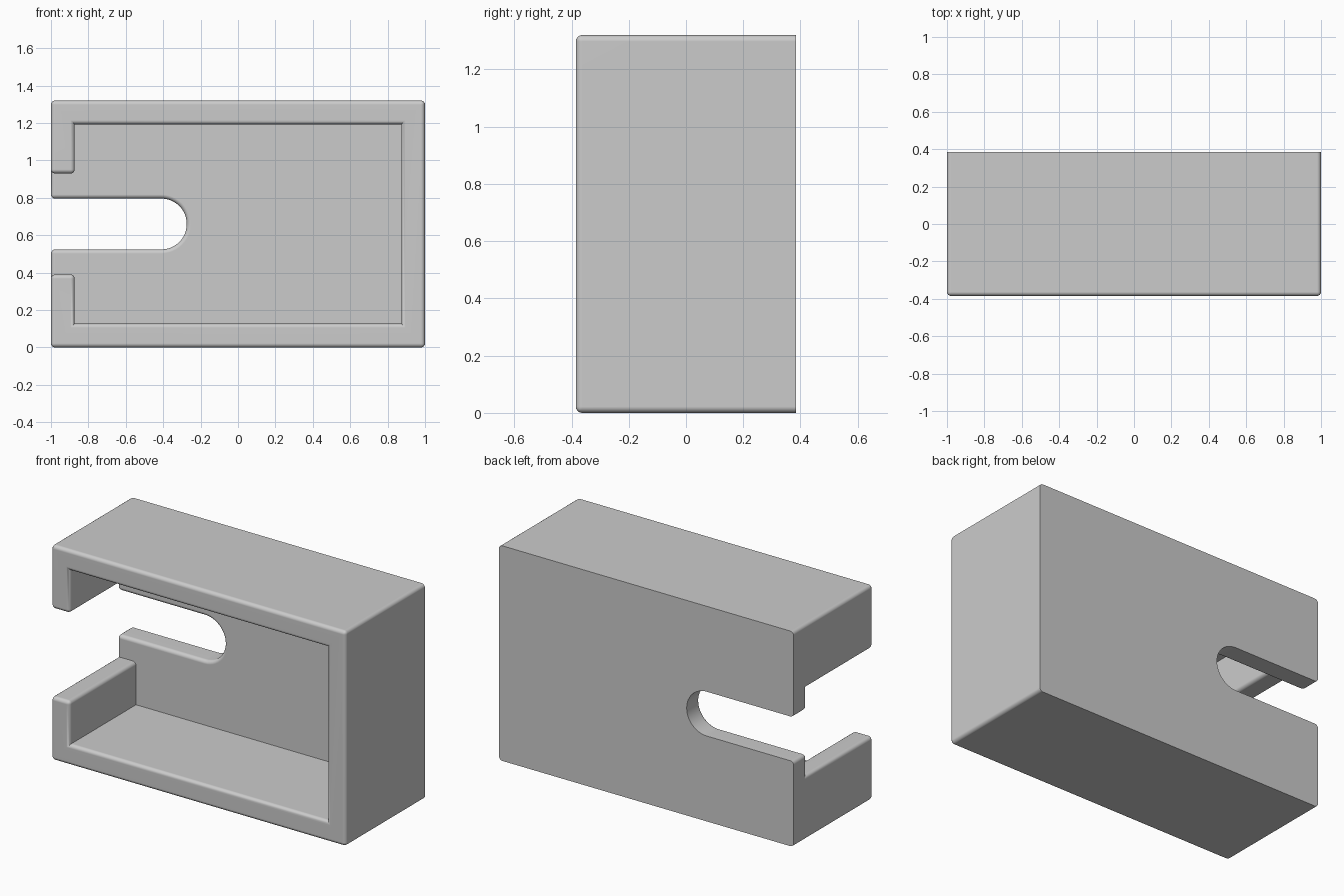
import bpy, bmesh, math

if "Cube" in bpy.data.objects:
    bpy.data.objects.remove(bpy.data.objects["Cube"], do_unlink=True)

HALF_X, HALF_Y, HEIGHT = 1.0, 0.385, 1.32
WALL, RADIUS = 0.127, 0.022
MID = HEIGHT / 2
FLOOR_Y = HALF_Y - WALL          # inner face of the back wall

grey = bpy.data.materials.new("plain grey")
grey.use_nodes = True
colour = (0.6, 0.6, 0.6, 1)
grey.diffuse_color = colour
grey.node_tree.nodes["Principled BSDF"].inputs["Base Color"].default_value = colour


def prism(name, outline, y0, y1):
    """Extrude an (x, z) outline along y."""
    bm = bmesh.new()
    face = bm.faces.new([bm.verts.new((x, y0, z)) for x, z in outline])
    moved = bmesh.ops.extrude_face_region(bm, geom=[face])["geom"]
    verts = [g for g in moved if isinstance(g, bmesh.types.BMVert)]
    bmesh.ops.translate(bm, verts=verts, vec=(0, y1 - y0, 0))
    bmesh.ops.recalc_face_normals(bm, faces=bm.faces)
    mesh = bpy.data.meshes.new(name)
    bm.to_mesh(mesh)
    bm.free()
    obj = bpy.data.objects.new(name, mesh)
    bpy.context.collection.objects.link(obj)
    return obj


def cut(obj, cutter):
    mod = obj.modifiers.new("cut", "BOOLEAN")
    mod.operation, mod.solver, mod.object = "DIFFERENCE", "EXACT", cutter
    bpy.ops.object.modifier_apply(modifier=mod.name)
    bpy.data.objects.remove(cutter, do_unlink=True)


# Solid block
box = prism("open_box", [(-HALF_X, 0), (HALF_X, 0), (HALF_X, HEIGHT), (-HALF_X, HEIGHT)],
            -HALF_Y, HALF_Y)
box.data.materials.append(grey)
bpy.ops.object.select_all(action="DESELECT")
bpy.context.view_layer.objects.active = box
box.select_set(True)

# Front pocket together with the opening in the right side wall
px, gap = HALF_X - WALL, 0.27
pocket = [(-px, WALL), (px, WALL), (px, HEIGHT - WALL), (-px, HEIGHT - WALL),
          (-px, MID + gap), (-1.2, MID + gap), (-1.2, MID - gap), (-px, MID - gap)]
cut(box, prism("pocket_cutter", pocket, -0.6, FLOOR_Y))

# Round-ended slot through the back wall
r, cx, steps = 0.136, -0.41, 24
slot = [(-1.2, MID - r)]
slot += [(cx + r * math.cos(a), MID + r * math.sin(a))
         for a in (math.pi * (i / steps - 0.5) for i in range(steps + 1))]
slot += [(-1.2, MID + r)]
cut(box, prism("slot_cutter", slot, 0.0, 0.6))

# Round every outward edge except those around the flat back
bm = bmesh.new()
bm.from_mesh(box.data)
bmesh.ops.remove_doubles(bm, verts=bm.verts, dist=1e-5)
bmesh.ops.recalc_face_normals(bm, faces=bm.faces)
edges = [e for e in bm.edges
         if len(e.link_faces) == 2
         and e.calc_face_angle_signed() > math.radians(40)
         and not all(v.co.y > HALF_Y - 0.001 for v in e.verts)]
bmesh.ops.bevel(bm, geom=edges, offset=RADIUS, offset_type="OFFSET", segments=4,
                profile=0.5, affect="EDGES", clamp_overlap=True)
for f in bm.faces:
    f.material_index = 0
bm.to_mesh(box.data)
bm.free()

# Smooth rounds, flat walls
bpy.ops.object.shade_smooth_by_angle(angle=math.radians(35))
normals = box.modifiers.new("flat walls", "WEIGHTED_NORMAL")
normals.keep_sharp = True
